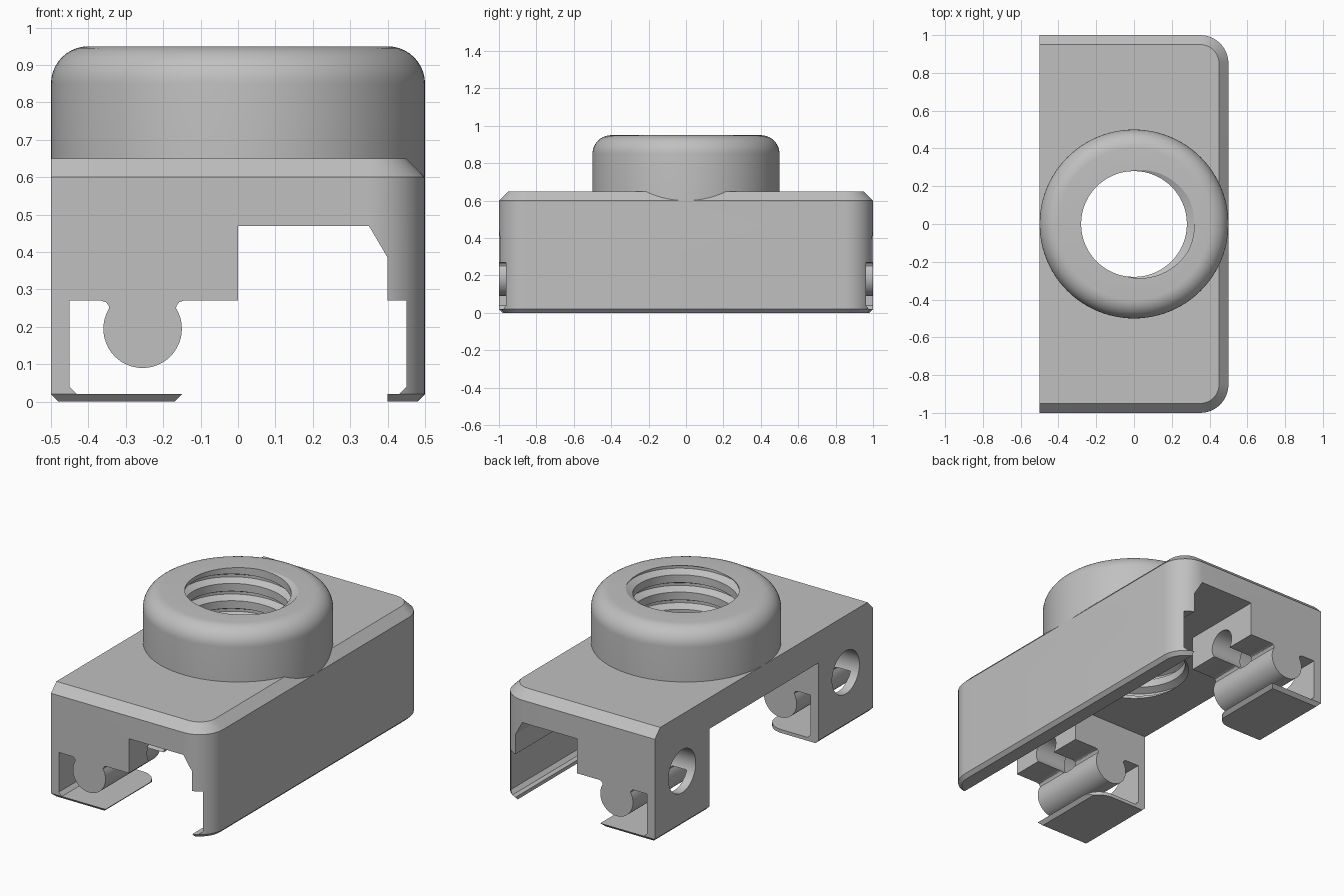
import bpy, bmesh
from math import sin, cos, pi, radians

if "Cube" in bpy.data.objects:
    bpy.data.objects.remove(bpy.data.objects["Cube"], do_unlink=True)

grey = bpy.data.materials.new("plain_grey")
grey.use_nodes = True
COLOUR = (0.53, 0.53, 0.53, 1)
grey.diffuse_color = COLOUR
grey.node_tree.nodes["Principled BSDF"].inputs["Base Color"].default_value = COLOUR


def finish(bm, name):
    bmesh.ops.recalc_face_normals(bm, faces=bm.faces)
    mesh = bpy.data.meshes.new(name)
    bm.to_mesh(mesh)
    bm.free()
    mesh.materials.append(grey)
    ob = bpy.data.objects.new(name, mesh)
    bpy.context.collection.objects.link(ob)
    return ob


def loft(loops, name):
    """Closed solid skinned through loops with equal point counts."""
    bm = bmesh.new()
    rings = [[bm.verts.new(p) for p in loop] for loop in loops]
    n = len(rings[0])
    for a, b in zip(rings, rings[1:]):
        for i in range(n):
            j = (i + 1) % n
            bm.faces.new((a[i], a[j], b[j], b[i]))
    bm.faces.new(rings[0])
    bm.faces.new(rings[-1])
    return finish(bm, name)


def arc(cx, cy, r, start, end, steps):
    angles = [radians(start + (end - start) * i / steps) for i in range(steps + 1)]
    return [(cx + r * cos(a), cy + r * sin(a)) for a in angles]


def box(x0, x1, y0, y1, z0, z1, name):
    plan = [(x0, y0), (x1, y0), (x1, y1), (x0, y1)]
    return loft([[(x, y, z) for x, y in plan] for z in (z0, z1)], name)


def boolean(target, cutter, operation="DIFFERENCE", keep=False):
    mod = target.modifiers.new("cut", "BOOLEAN")
    mod.operation, mod.solver, mod.object = operation, "EXACT", cutter
    bpy.context.view_layer.update()
    graph = bpy.context.evaluated_depsgraph_get()
    mesh = bpy.data.meshes.new_from_object(target.evaluated_get(graph))
    target.modifiers.clear()
    target.data = mesh
    if not keep:
        bpy.data.objects.remove(cutter, do_unlink=True)


# Body: end profile with clip lip, hanging pin and hooked wall
PIN_X, PIN_Z, PIN_R = -0.255, 0.195, 0.105
neck = [(-0.11, 0.075), (-0.098, 0.071), (-0.091, 0.062)]
profile = [(-0.5, 0.02), (-0.48, 0), (-0.17, 0), (-0.15, 0.02), (-0.43, 0.02),
           (-0.45, 0.04), (-0.45, 0.27)]
profile += [(PIN_X + x, PIN_Z + z) for x, z in neck]
profile += arc(PIN_X, PIN_Z, PIN_R, 148, 392, 32)
profile += [(PIN_X - x, PIN_Z + z) for x, z in reversed(neck)]
profile += [(0, 0.27), (0, 0.47), (0.35, 0.47), (0.4, 0.385), (0.4, 0.27), (0.45, 0.27),
            (0.45, 0.04), (0.43, 0.02), (0.4, 0.02), (0.4, 0), (0.48, 0), (0.5, 0.02),
            (0.5, 0.65), (-0.5, 0.65)]
body = loft([[(x, y, z) for x, z in profile] for y in (-1.1, 1.1)], "clip_body")


# Outer envelope: two rounded corners, chamfered top and bottom
def plan(inset, z, left=-0.6):
    r = 0.15 - inset
    pts = [(left, inset - 1)] + arc(0.35, -0.85, r, -90, 0, 12)
    pts += arc(0.35, 0.85, r, 0, 90, 12) + [(left, 1 - inset)]
    return [(x, y, z) for x, y in pts]


envelope = loft([plan(0.07, -0.05), plan(0, 0.02), plan(0, 0.6), plan(0.1, 0.7)], "envelope")
boolean(body, envelope, "INTERSECT")

# Gap between the two legs
boolean(body, box(-0.6, 0.2, -0.5, 0.5, -0.1, 0.47, "gap"))

# Each leg: rounded lip corner and stepped screw hole
for side in (-1, 1):
    curve = arc(-0.26, 0.61, 0.11, 0, -90, 8)
    corner = [(-0.26, 0.45), (-0.1, 0.45), (-0.1, 0.61)] + curve
    boolean(body, loft([[(x, side * y, z) for x, y in corner] for z in (-0.1, 0.05)], "corner"))
    for radius, x0, x1 in ((0.125, -0.6, -0.2), (0.083, -0.3, 0.1)):
        circle = arc(side * 0.75, 0.32, radius, 0, 352.5, 47)
        boolean(body, loft([[(x, y, z) for y, z in circle] for x in (x0, x1)], "screw_hole"))

# Collar with a rounded top edge
section = [(0.5, 0.6)] + arc(0.4, 0.85, 0.1, 0, 90, 10)
collar = loft([[(x, y, z) for x, y in arc(0, 0, r, 0, 356.25, 95)] for r, z in section],
              "threaded_collar")

# Threaded bore cutter: rows climb along a helix and join one turn up
PITCH, TURNS, STEPS, START = 0.1, 8, 64, 0.2775
tooth = [(0, 0.28), (0.045, 0.28), (0.065, 0.32), (0.08, 0.32)]
bm = bmesh.new()
rows = []
for k in range(4 * TURNS + 1):
    offset, r = tooth[k % 4]
    row = []
    for i in range(STEPS + 1):
        a = 2 * pi * i / STEPS
        z = START + PITCH * (k // 4 + i / STEPS) + offset
        row.append(bm.verts.new((r * cos(a), r * sin(a), z)))
    rows.append(row)
for a, b in zip(rows, rows[1:]):
    for i in range(STEPS):
        bm.faces.new((a[i], a[i + 1], b[i + 1], b[i]))
bmesh.ops.remove_doubles(bm, verts=bm.verts, dist=0.0001)
rim = [e for e in bm.edges if e.is_boundary]
low = bm.verts.new((0, 0, START + PITCH / 2))
high = bm.verts.new((0, 0, START + PITCH * (TURNS + 0.5)))
for e in rim:
    u, v = e.verts
    bm.faces.new((u, v, low if u.co.z < 0.65 else high))
bore = finish(bm, "bore_cutter")
boolean(body, bore, keep=True)
boolean(collar, bore)

# Smooth curved areas, keep crisp edges
bpy.ops.object.select_all(action="DESELECT")
for ob in (body, collar):
    ob.select_set(True)
bpy.context.view_layer.objects.active = body
bpy.ops.object.shade_smooth_by_angle(angle=radians(25))
